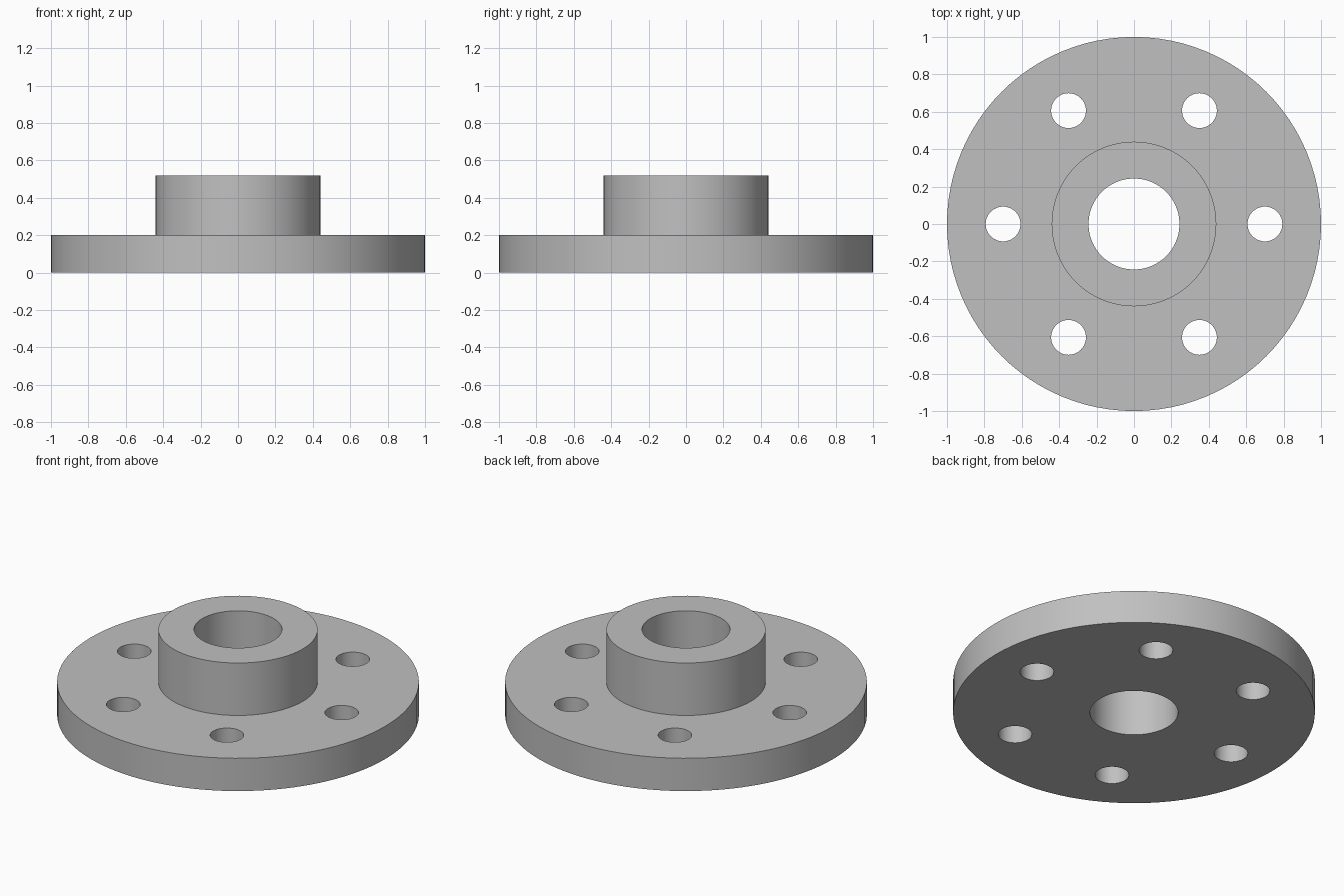
import bpy
import bmesh
from math import cos, sin, pi, radians

SEGMENTS = 96
HOLES = 6

default = bpy.data.objects.get("Cube")
if default:
    bpy.data.objects.remove(default, do_unlink=True)

steel = bpy.data.materials.new("plain grey metal")
steel.use_nodes = True
grey = (0.53, 0.53, 0.53, 1)
steel.diffuse_color = grey
steel.node_tree.nodes["Principled BSDF"].inputs["Base Color"].default_value = grey


def lathe(name, profile):
    """Revolve a closed (radius, height) outline about the z axis."""
    bm = bmesh.new()
    rings = []
    for i in range(SEGMENTS):
        a = 2 * pi * i / SEGMENTS
        rings.append([bm.verts.new((r * cos(a), r * sin(a), z)) for r, z in profile])
    n = len(profile)
    for i in range(SEGMENTS):
        a, b = rings[i], rings[(i + 1) % SEGMENTS]
        for j in range(n):
            k = (j + 1) % n
            bm.faces.new((a[j], b[j], b[k], a[k]))
    bmesh.ops.recalc_face_normals(bm, faces=bm.faces)
    mesh = bpy.data.meshes.new(name)
    bm.to_mesh(mesh)
    bm.free()
    obj = bpy.data.objects.new(name, mesh)
    bpy.context.collection.objects.link(obj)
    return obj


# Disc, raised hub and central bore in one solid
flange = lathe("hub_flange", [(0.243, 0), (1, 0), (1, 0.2),
                              (0.44, 0.2), (0.44, 0.52), (0.243, 0.52)])
flange.data.materials.append(steel)

# Ring of bolt holes, drilled through the disc
bm = bmesh.new()
for i in range(HOLES):
    a = 2 * pi * i / HOLES
    made = bmesh.ops.create_cone(bm, cap_ends=True, segments=48,
                                 radius1=0.093, radius2=0.093, depth=0.6)
    bmesh.ops.translate(bm, verts=made["verts"], vec=(0.7 * cos(a), 0.7 * sin(a), 0.1))
mesh = bpy.data.meshes.new("bolt_hole_cutters")
bm.to_mesh(mesh)
bm.free()
mesh.materials.append(steel)
cutters = bpy.data.objects.new("bolt_hole_cutters", mesh)
bpy.context.collection.objects.link(cutters)

drill = flange.modifiers.new("bolt_holes", "BOOLEAN")
drill.operation = "DIFFERENCE"
drill.solver = "EXACT"
drill.object = cutters

bpy.ops.object.select_all(action="DESELECT")
flange.select_set(True)
bpy.context.view_layer.objects.active = flange
bpy.ops.object.modifier_apply(modifier=drill.name)
bpy.data.objects.remove(cutters, do_unlink=True)

# Smooth round walls with crisp rims
bpy.ops.object.shade_smooth_by_angle(angle=radians(30))
